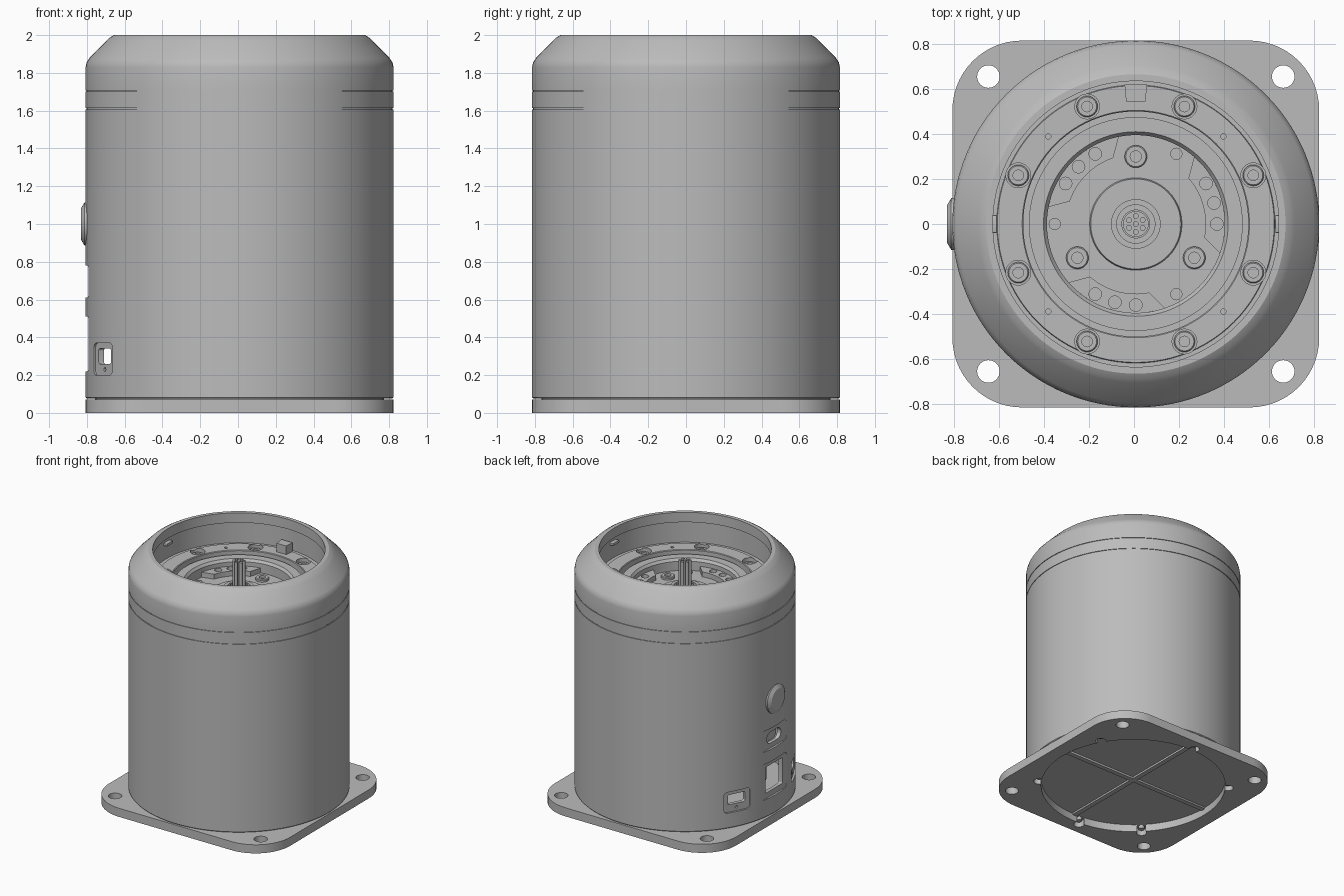
import bpy, bmesh
from math import pi, sin, cos, radians
from mathutils import Matrix

cube = bpy.data.objects.get("Cube")
if cube:
    bpy.data.objects.remove(cube)

gray = bpy.data.materials.new("machined gray")
gray.use_nodes = True
color = (0.5, 0.5, 0.5, 1)
gray.diffuse_color = color
gray.node_tree.nodes["Principled BSDF"].inputs["Base Color"].default_value = color
parts = []


def finish(bm, name, matrix=None):
    bmesh.ops.remove_doubles(bm, verts=bm.verts, dist=1e-5)
    bmesh.ops.recalc_face_normals(bm, faces=bm.faces)
    if matrix:
        bm.transform(matrix)
    mesh = bpy.data.meshes.new(name)
    bm.to_mesh(mesh)
    bm.free()
    mesh.materials.append(gray)
    ob = bpy.data.objects.new(name, mesh)
    bpy.context.collection.objects.link(ob)
    parts.append(ob)
    return ob


def lathe(name, profile, seg=96, matrix=None, closed=True):
    """Spin an (r, z) profile around z."""
    bm = bmesh.new()
    vs = [bm.verts.new((r, 0, z)) for r, z in profile]
    pairs = list(zip(vs, vs[1:]))
    if closed:
        pairs.append((vs[-1], vs[0]))
    edges = [bm.edges.new(p) for p in pairs]
    bmesh.ops.spin(bm, geom=vs + edges, cent=(0, 0, 0), axis=(0, 0, 1),
                   angle=2 * pi, steps=seg, use_merge=True)
    bmesh.ops.dissolve_degenerate(bm, edges=bm.edges, dist=1e-6)
    return finish(bm, name, matrix)


def prism(name, outline, z0, z1, matrix=None):
    bm = bmesh.new()
    face = bm.faces.new([bm.verts.new((x, y, z0)) for x, y in outline])
    ext = bmesh.ops.extrude_face_region(bm, geom=[face])["geom"]
    for v in ext:
        if isinstance(v, bmesh.types.BMVert):
            v.co.z = z1
    return finish(bm, name, matrix)


def circle(r, x=0, y=0, n=32):
    return [(x + r * cos(2 * pi * i / n), y + r * sin(2 * pi * i / n)) for i in range(n)]


def rounded(w, h, r, n=8):
    pts = []
    for q, (sx, sy) in enumerate([(1, 1), (-1, 1), (-1, -1), (1, -1)]):
        for i in range(n + 1):
            a = (q + i / n) * pi / 2
            pts.append((sx * (w / 2 - r) + r * cos(a), sy * (h / 2 - r) + r * sin(a)))
    return pts


def polar(r, deg):
    return r * cos(radians(deg)), r * sin(radians(deg))


def cut(ob, cutter):
    cutter.hide_render = True
    mod = ob.modifiers.new("cut", "BOOLEAN")
    mod.operation, mod.solver, mod.object = "DIFFERENCE", "EXACT", cutter
    bpy.context.view_layer.objects.active = ob
    bpy.ops.object.modifier_apply(modifier=mod.name)
    parts.remove(cutter)
    bpy.data.objects.remove(cutter)


def radial(deg, z):
    """Turn a z prism so that it points outward at an angle and height."""
    return (Matrix.Translation((0, 0, z)) @ Matrix.Rotation(radians(deg), 4, "Z")
            @ Matrix.Rotation(pi / 2, 4, "Y"))


def screw(name, x, y, z, r):
    s = 0.5 * r
    lathe(name, [(0, z - 0.03), (r, z - 0.03), (r, z - 0.005), (r - 0.005, z),
                 (s, z), (s, z - 0.02), (0, z - 0.02)], 24,
          Matrix.Translation((x, y, 0)), closed=False)


# Housing shell with two seam grooves and a chamfered top
R, WALL = 0.815, 0.77
profile = [(WALL, 0.076), (R - 0.006, 0.076), (R, 0.082)]
for seam in (1.61, 1.705):
    profile += [(R, seam - 0.003), (R - 0.006, seam - 0.003),
                (R - 0.006, seam + 0.003), (R, seam + 0.003)]
profile += [(R, 1.83), (0.81, 1.855), (0.795, 1.878), (0.705, 1.97), (0.69, 1.985),
            (0.665, 2.0), (0.635, 2.0), (0.635, 1.92), (0.65, 1.92), (0.65, 1.74), (WALL, 1.68)]
shell = lathe("housing_shell", profile, 128)

# Port panels: angle, height, panel (height, width), opening (height, width, radius, offset)
ports = [
    (153.3, 0.285, (0.17, 0.22), (0.08, 0.145, 0.012, 0.015)),
    (206.7, 0.285, (0.17, 0.22), (0.08, 0.145, 0.012, 0.015)),
    (180, 0.365, (0.29, 0.32), (0.21, 0.22, 0.01, 0.005)),
    (180, 0.695, (0.17, 0.32), (0.09, 0.18, 0.044, 0)),
]
for deg, z, panel, (h, w, r, dz) in ports:
    cut(shell, prism("panel_cutter", rounded(*panel, 0.03), 0.798, 0.9, radial(deg, z)))
    cut(shell, prism("port_cutter", rounded(h, w, r), 0.7, 0.9, radial(deg, z + dz)))
    if w < 0.16:
        cut(shell, prism("hole_cutter", circle(0.011, n=16), 0.785, 0.9, radial(deg, z - 0.055)))
prism("network_port_back", rounded(0.25, 0.26, 0.01), 0.6, 0.64, radial(180, 0.37))
prism("power_port_back", rounded(0.13, 0.22, 0.04), 0.7, 0.74, radial(180, 0.695))

# Round power button
lathe("power_button", [(0, 0.79), (0.115, 0.79), (0.115, 0.82), (0.085, 0.838), (0, 0.838)],
      48, radial(180, 1.0), closed=False)

# Mounting plate with corner holes, an open centre and rim notches
plate = prism("mounting_plate", rounded(1.63, 1.63, 0.31, 14), 0, 0.07)
cut(plate, prism("centre_cutter", circle(0.7, n=96), -0.1, 0.2))
for sx in (-1, 1):
    for sy in (-1, 1):
        cut(plate, prism("corner_hole_cutter", circle(0.05, sx * 0.655, sy * 0.655), -0.1, 0.2))
for deg in (-35, 30, 90, 143, 225, 265):
    cut(plate, prism("notch_cutter", circle(0.04, *polar(0.72, deg), 24), -0.1, 0.055))
    prism("floor_screw", circle(0.022, *polar(0.72, deg), 16), 0.03, 0.06)

# Underside floor with a cross of low ribs
prism("base_floor", circle(0.765, n=96), 0.06, 0.09)
for name, size in (("floor_rib_x", (1.39, 0.04)), ("floor_rib_y", (0.04, 1.39))):
    prism(name, rounded(*size, 0.005, 2), 0.045, 0.062)

# Recessed deck ring with eight counterbored screws and a locating block
DECK = 1.76
deck = lathe("deck_ring", [(0.5, 1.6), (0.65, 1.6), (0.65, DECK - 0.01), (0.618, DECK - 0.01),
                           (0.615, DECK), (0.505, DECK), (0.5, DECK - 0.005)])
for k in range(8):
    x, y = polar(0.565, 22.5 + 45 * k)
    cut(deck, prism("bore_cutter", circle(0.055, x, y), 1.71, 1.9))
    screw("deck_screw", x, y, 1.735, 0.047)
    if k % 2:
        cut(deck, prism("pin_hole_cutter", circle(0.012, *polar(0.55, 45 * k), 12), 1.72, 1.9))
prism("locating_block", [(-0.05, 0.62), (-0.043, 0.545), (0.043, 0.545), (0.05, 0.62)],
      1.74, 1.83)
for deg in (0, 180):
    prism("side_key", rounded(0.02, 0.08, 0.004, 2), 0.62, 0.655, radial(deg, 1.88))

# Output flange: bearing ring, floor, hub disc and connector collar
flange = lathe("output_flange", [
    (0, 1.655), (0.085, 1.655), (0.085, 1.70), (0.11, 1.70), (0.11, 1.655), (0.2, 1.655),
    (0.205, 1.64), (0.395, 1.64), (0.395, 1.715), (0.41, 1.735), (0.475, 1.735),
    (0.475, 1.69), (0.502, 1.69), (0.502, 1.58), (0, 1.58)], closed=False)
for deg in (60, 180, 300):
    cut(flange, prism("dowel_cutter", circle(0.025, *polar(0.36, deg), 20), 1.61, 1.8))

# Three raised pads with bolt holes, and the screws between them
for mid in (15, 135, 255):
    arc = [polar(0.395, mid - 34 + 68 * i / 16) for i in range(17)]
    arc += [polar(0.31, mid + 26 - 52 * i / 16) for i in range(17)]
    pad = prism("flange_pad", arc, 1.635, 1.68)
    for step in (-15, 0, 15):
        cut(pad, prism("pad_hole_cutter", circle(0.028, *polar(0.36, mid + step), 20), 1.645, 1.8))
    screw("flange_screw", *polar(0.3, mid + 75), 1.66, 0.05)

# Central connector: sleeve and a bundle of tall contact pins
lathe("connector_sleeve", [(0.055, 1.65), (0.064, 1.65), (0.064, 1.72), (0.055, 1.72)], 40)
prism("contact_pin", circle(0.013, n=12), 1.65, 1.91)
for k in range(6):
    prism("contact_pin", circle(0.013, *polar(0.035, 30 + 60 * k), 12), 1.65, 1.91)

# Smooth the round faces and centre everything
bpy.ops.object.select_all(action="DESELECT")
for ob in parts:
    ob.location.x += 0.008
    ob.select_set(True)
bpy.context.view_layer.objects.active = shell
bpy.ops.object.shade_smooth_by_angle(angle=radians(30))
